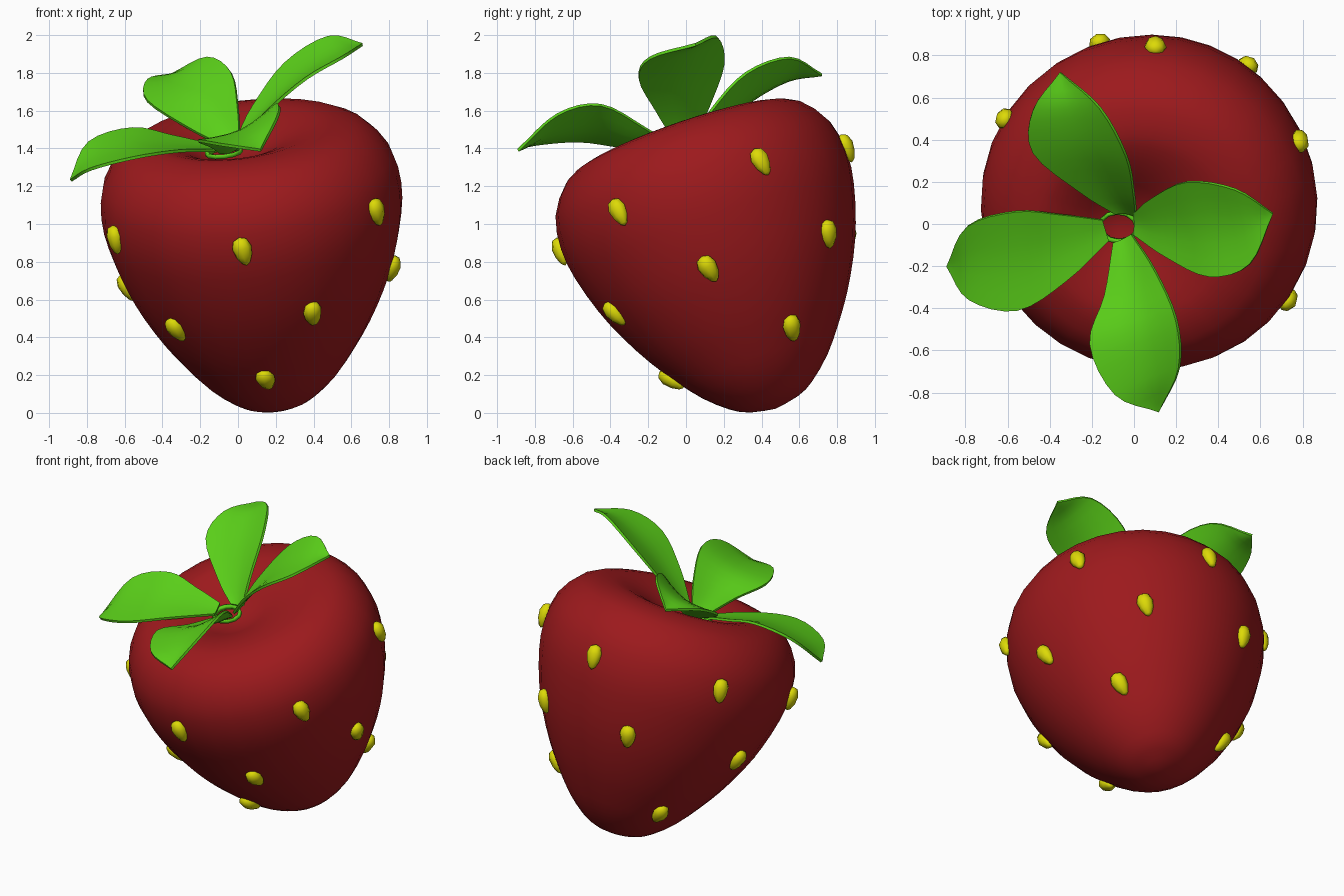
import bpy, bmesh, math
from mathutils import Vector, Matrix

if "Cube" in bpy.data.objects:
    bpy.data.objects.remove(bpy.data.objects["Cube"])


def material(name, rgb):
    m = bpy.data.materials.new(name)
    m.diffuse_color = (*rgb, 1)
    m.use_nodes = True
    m.node_tree.nodes["Principled BSDF"].inputs["Base Color"].default_value = m.diffuse_color
    return m


RED = material("berry red", (0.335, 0.010, 0.012))
GREEN = material("leaf green", (0.105, 0.64, 0.01))
YELLOW = material("seed yellow", (0.72, 0.70, 0.002))


def finish(bm, name, mat):
    bmesh.ops.recalc_face_normals(bm, faces=bm.faces)
    me = bpy.data.meshes.new(name)
    bm.to_mesh(me)
    bm.free()
    me.materials.append(mat)
    me.polygons.foreach_set("use_smooth", [True] * len(me.polygons))
    ob = bpy.data.objects.new(name, me)
    bpy.context.collection.objects.link(ob)
    return ob


def spline(pts, n):
    """Catmull-Rom curve through pts, n steps per span."""
    p = [Vector(q) for q in pts]
    p = [2 * p[0] - p[1]] + p + [2 * p[-1] - p[-2]]
    out = []
    for i in range(1, len(p) - 2):
        a, b, c, d = p[i - 1:i + 3]
        for k in range(n):
            t = k / n
            out.append(0.5 * (2 * b + (c - a) * t + (2 * a - 5 * b + 4 * c - d) * t * t
                              + (3 * b - a - 3 * c + d) * t ** 3))
    out.append(p[-2])
    return out


# Tilted berry axis, running from the tip up to the dimple
TIP = Vector((0.205, 0.475, 0.022))
AXIS = Vector((-0.122, -0.345, 1)).normalized()
SIDE = AXIS.cross(Vector((0, 1, 0))).normalized()
OTHER = AXIS.cross(SIDE)

# Berry body: (radius, height along axis)
PROFILE = [(0, 0), (0.14, 0.03), (0.235, 0.08), (0.355, 0.187), (0.46, 0.32), (0.556, 0.46),
           (0.65, 0.63), (0.722, 0.8), (0.78, 1.0), (0.8, 1.17), (0.77, 1.35), (0.66, 1.497),
           (0.53, 1.55), (0.42, 1.555), (0.27, 1.505), (0.13, 1.43), (0, 1.40)]
curve = spline(PROFILE, 2)
SEG = 32


def at(r, t, a):
    return TIP + AXIS * t + (SIDE * math.cos(a) + OTHER * math.sin(a)) * r


def dimple_shift(r, t):
    """The hollow in the top sits left of the axis."""
    return Vector((-0.1, 0, -0.012)) * max(0, 1 - r / 0.53) if t > 1.38 else Vector()


bm = bmesh.new()
rings = [[bm.verts.new(at(r, t, 2 * math.pi * i / SEG) + dimple_shift(r, t)) for i in range(SEG)]
         for r, t in curve[1:-1]]
for lo, hi in zip(rings, rings[1:]):
    for i in range(SEG):
        j = (i + 1) % SEG
        bm.faces.new((lo[i], lo[j], hi[j], hi[i]))
for ring, (r, t) in ((rings[0], curve[0]), (rings[-1], curve[-1])):
    pole = bm.verts.new(at(0, t, 0) + dimple_shift(0, t))
    for i in range(SEG):
        bm.faces.new((pole, ring[i], ring[(i + 1) % SEG]))
finish(bm, "berry_body", RED)

# Seeds: approximate places, snapped onto the body surface
SEEDS = [(0.025, -0.69, 0.84), (0.745, -0.36, 1.055), (0.84, 0.12, 0.755), (0.42, -0.42, 0.49),
         (0.15, -0.1, 0.145), (-0.31, -0.18, 0.46), (-0.65, -0.2, 0.92), (-0.6, 0.29, 0.65),
         (0.77, 0.39, 1.33), (0.55, 0.77, 0.95), (0.1, 0.82, 1.39), (-0.17, 0.89, 0.92),
         (-0.61, 0.5, 1.23), (0.58, 0.56, 0.45), (-0.16, 0.54, 0.36)]
side_curve = spline(PROFILE[:12], 12)
for k, s in enumerate(SEEDS):
    rel = Vector(s) - TIP
    t0 = rel.dot(AXIS)
    ang = math.atan2(rel.dot(OTHER), rel.dot(SIDE))
    r0 = (rel - AXIS * t0).length
    i = min(range(1, len(side_curve) - 1), key=lambda q: (side_curve[q] - Vector((r0, t0))).length)
    p = side_curve[i]
    d = (side_curve[i + 1] - side_curve[i - 1]).normalized()
    out = SIDE * math.cos(ang) + OTHER * math.sin(ang)
    up = (out * d.x + AXIS * d.y).normalized()
    nrm = (out * d.y - AXIS * d.x).normalized()
    up = Matrix.Rotation(0.15, 3, nrm) @ up
    across = up.cross(nrm)
    centre = at(p.x, p.y, ang) + nrm * 0.005
    bm = bmesh.new()
    bmesh.ops.create_uvsphere(bm, u_segments=8, v_segments=5, radius=1)
    for v in bm.verts:
        x, y, z = v.co
        w = 1 + 0.3 * z
        v.co = centre + across * (x * 0.05 * w) + nrm * (y * 0.042 * w) + up * (z * 0.08)
    finish(bm, f"seed_{k + 1}", YELLOW)


# Leaves: blade between two edge rails, with a sunken middle
def leaf(name, base_l, base_r, left, right, tip, sag=0.1):
    lo = spline([base_l] + left + [tip], 4)
    ro = spline([base_r] + right + [tip], 4)
    n = len(lo)
    cols = 6
    bm = bmesh.new()
    rows = []
    for i in range(n - 1):
        a, b = lo[i], ro[i]
        along = (lo[i + 1] + ro[i + 1]) - (a + b)
        nrm = (b - a).cross(along).normalized()
        if nrm.z < 0:
            nrm = -nrm
        depth = sag * (b - a).length
        row = []
        for c in range(cols + 1):
            u = c / cols
            dip = 1 - abs(2 * u - 1) ** 1.6
            row.append(bm.verts.new(a.lerp(b, u) - nrm * depth * dip))
        rows.append(row)
    for p, q in zip(rows, rows[1:]):
        for c in range(cols):
            bm.faces.new((p[c], p[c + 1], q[c + 1], q[c]))
    end = bm.verts.new(Vector(tip))
    for c in range(cols):
        bm.faces.new((rows[-1][c], rows[-1][c + 1], end))
    ob = finish(bm, name, GREEN)
    mod = ob.modifiers.new("thickness", "SOLIDIFY")
    mod.thickness = 0.016
    mod.offset = 0
    bpy.context.view_layer.objects.active = ob
    ob.select_set(True)
    bpy.ops.object.modifier_apply(modifier=mod.name)
    bpy.ops.object.shade_smooth_by_angle(angle=math.radians(50))
    ob.select_set(False)


leaf("left_leaf", (-0.12, -0.08, 1.39), (-0.15, 0.02, 1.42),
     [(-0.32, -0.27, 1.385), (-0.55, -0.41, 1.35), (-0.78, -0.36, 1.29)],
     [(-0.35, 0.045, 1.465), (-0.56, 0.06, 1.505), (-0.79, -0.01, 1.43)], (-0.885, -0.2, 1.23), 0.04)
leaf("front_leaf", (-0.01, -0.05, 1.40), (-0.1, -0.09, 1.38),
     [(0.1, -0.22, 1.51), (0.2, -0.45, 1.63), (0.215, -0.68, 1.58)],
     [(-0.14, -0.34, 1.41), (-0.21, -0.57, 1.44), (-0.09, -0.81, 1.42)], (0.12, -0.89, 1.39))
leaf("right_leaf", (0.0, 0.05, 1.46), (0.0, -0.05, 1.42),
     [(0.08, 0.12, 1.62), (0.25, 0.2, 1.85), (0.48, 0.165, 1.99)],
     [(0.16, -0.16, 1.6), (0.36, -0.25, 1.77), (0.55, -0.19, 1.88)], (0.66, 0.05, 1.95), 0.07)
leaf("back_leaf", (-0.09, 0.05, 1.42), (0.01, 0.04, 1.44),
     [(-0.25, 0.15, 1.5), (-0.48, 0.34, 1.65), (-0.48, 0.54, 1.76)],
     [(0.0, 0.14, 1.61), (-0.035, 0.32, 1.80), (-0.16, 0.55, 1.88)], (-0.35, 0.72, 1.79))

# Small green collar joining the leaf bases around the open centre
bm = bmesh.new()
loops = []
C = Vector((-0.075, -0.015, 1.385))
for rad, h in ((0.08, 0.005), (0.1, 0.01), (0.1, -0.015), (0.08, -0.02)):
    loops.append([bm.verts.new(C + SIDE * rad * math.cos(a) + OTHER * rad * 0.8 * math.sin(a) + AXIS * h)
                  for a in (2 * math.pi * i / 12 for i in range(12))])
for k in range(4):
    a, b = loops[k], loops[(k + 1) % 4]
    for i in range(12):
        j = (i + 1) % 12
        bm.faces.new((a[i], a[j], b[j], b[i]))
finish(bm, "leaf_collar", GREEN)
